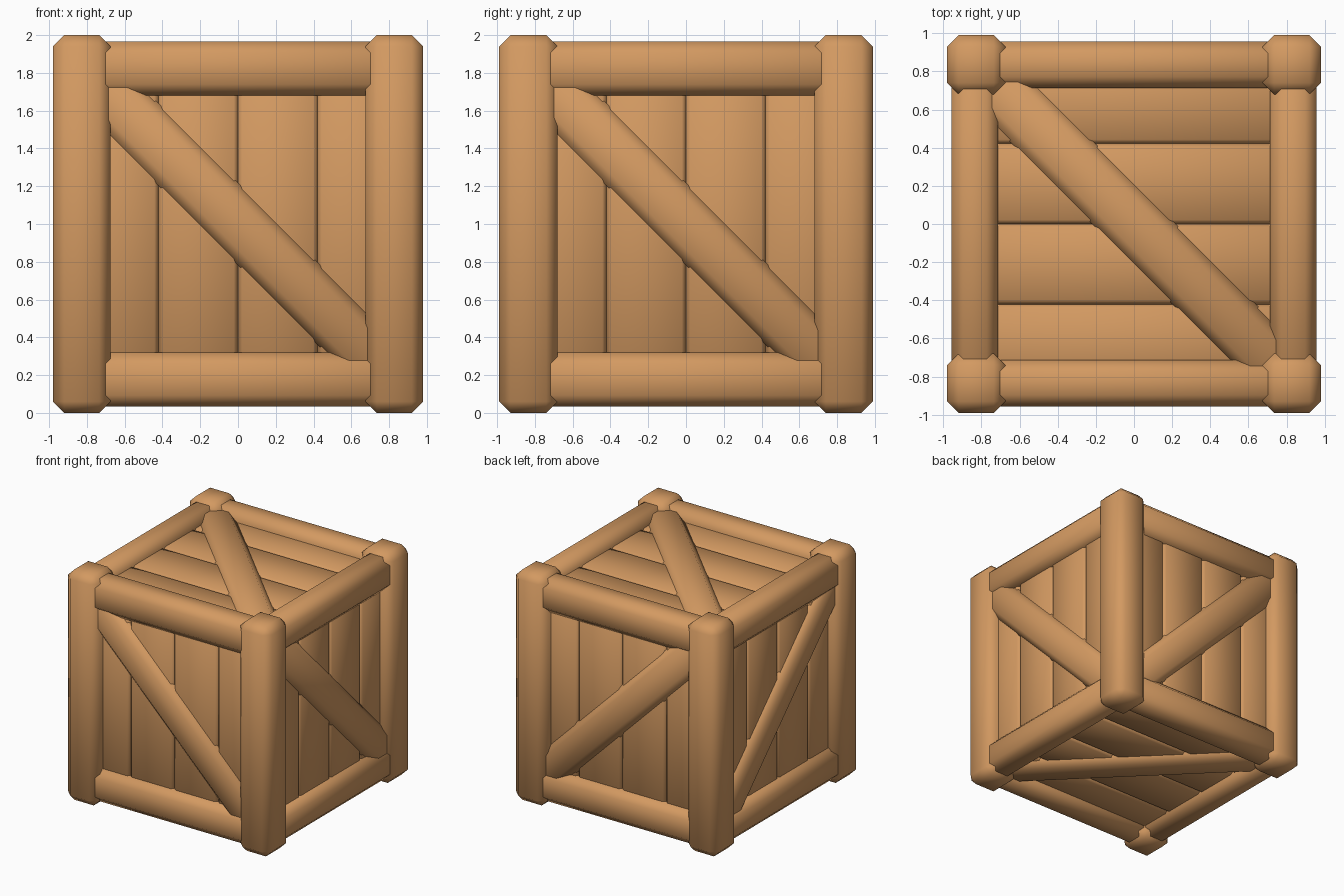
import bpy, bmesh, math
from mathutils import Matrix, Vector

if "Cube" in bpy.data.objects:
    bpy.data.objects.remove(bpy.data.objects["Cube"])

wood = bpy.data.materials.new("warm wood")
wood.diffuse_color = (0.65, 0.32, 0.12, 1)
wood.use_nodes = True
wood.node_tree.nodes["Principled BSDF"].inputs["Base Color"].default_value = wood.diffuse_color


def beam(name, lo, hi, bevel, turn=0.0, axis='Z'):
    """Chamfered, smooth-shaded box from corner lo to corner hi, turned about its centre."""
    lo, hi = Vector(lo), Vector(hi)
    size, mid = hi - lo, (hi + lo) / 2
    bm = bmesh.new()
    bmesh.ops.create_cube(bm, size=1.0)
    bmesh.ops.scale(bm, vec=size, verts=bm.verts)
    bmesh.ops.bevel(bm, geom=bm.edges[:], offset=bevel, offset_type='OFFSET',
                    segments=1, profile=0.5, affect='EDGES')
    m = Matrix.Translation(mid) @ Matrix.Rotation(turn, 4, axis)
    bmesh.ops.transform(bm, matrix=m, verts=bm.verts)
    bmesh.ops.recalc_face_normals(bm, faces=bm.faces)
    for f in bm.faces:
        f.smooth = True
    me = bpy.data.meshes.new(name)
    bm.to_mesh(me)
    bm.free()
    me.materials.append(wood)
    ob = bpy.data.objects.new(name, me)
    bpy.context.collection.objects.link(ob)
    return ob


def span(s, a, b):
    """Range a..b mirrored to the side given by s."""
    return (a, b) if s > 0 else (-b, -a)


C = 0.06      # chamfer of the frame timbers
D = 45 * math.pi / 180
L, W = 1.12, 0.155   # half length and half width of the braces

# Corner posts
for sx in (-1, 1):
    for sy in (-1, 1):
        x, y = span(sx, 0.675, 0.98), span(sy, 0.68, 0.99)
        beam("corner_post", (x[0], y[0], 0), (x[1], y[1], 2), C)

# Horizontal rails, top and bottom
for sz in (-1, 1):
    z = [1 + v for v in span(sz, 0.68, 0.967)]
    for s in (-1, 1):
        y = span(s, 0.712, 0.957)
        beam("front_back_rail", (-0.82, y[0], z[0]), (0.82, y[1], z[1]), C)
        x = span(s, 0.712, 0.957)
        beam("side_rail", (x[0], -0.82, z[0]), (x[1], 0.82, z[1]), C)

# Diagonal braces and plank panels, one pair on each opposite side
for s in (-1, 1):
    d = span(s, 0.69, 0.94)
    beam("front_back_brace", (-L, d[0], 1 - W), (L, d[1], 1 + W), C, D, 'Y')
    beam("side_brace", (d[0], -L, 1 - W), (d[1], L, 1 + W), C, -D, 'X')
    beam("top_bottom_brace", (-L, -W, 1 + d[0]), (L, W, 1 + d[1]), C, -D, 'Z')

    p = span(s, 0.77, 0.89)
    for i in range(4):
        a = -0.842 + 0.421 * i
        b = a + 0.421
        beam("front_back_plank", (a, p[0], 0.15), (b, p[1], 1.85), 0.022)
        beam("side_plank", (p[0], a, 0.15), (p[1], b, 1.85), 0.022)
        beam("top_bottom_plank", (-0.85, a, 1 + p[0]), (0.85, b, 1 + p[1]), 0.022)
